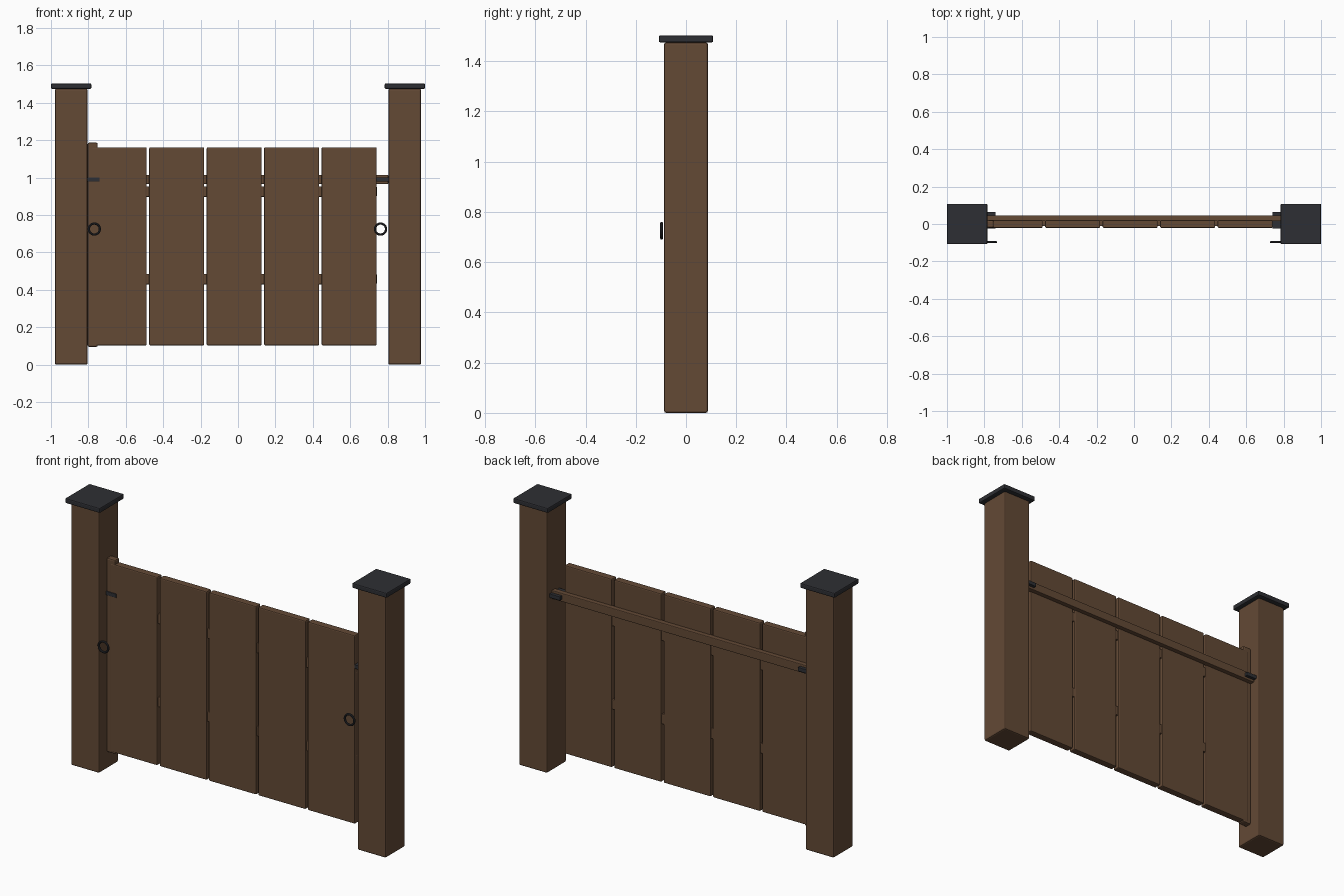
import bpy
from math import pi

if "Cube" in bpy.data.objects:
    bpy.data.objects.remove(bpy.data.objects["Cube"])


def material(name, rgb):
    m = bpy.data.materials.new(name)
    m.diffuse_color = (*rgb, 1)
    m.use_nodes = True
    m.node_tree.nodes["Principled BSDF"].inputs["Base Color"].default_value = m.diffuse_color
    return m


WOOD = material("brown_wood", (0.125, 0.067, 0.036))
METAL = material("dark_metal", (0.027, 0.028, 0.033))


def box(name, x, y, z, mat, bevel=0.005):
    """Bevelled box from (min, max) ranges."""
    bpy.ops.mesh.primitive_cube_add(size=1, location=[sum(r) / 2 for r in (x, y, z)])
    o = bpy.context.object
    o.name = name
    o.scale = [r[1] - r[0] for r in (x, y, z)]
    bpy.ops.object.transform_apply(location=False, rotation=False, scale=True)
    o.data.materials.append(mat)
    if bevel:
        b = o.modifiers.new("edge_bevel", "BEVEL")
        b.width = bevel
        b.segments = 2
    return o


# Posts, caps, bar brackets and ring pulls on both sides
for side, s in (("left", -1), ("right", 1)):
    def span(a, b):
        return tuple(sorted((s * a, s * b)))
    box(side + "_post", span(0.804, 0.979), (-0.087, 0.087), (0, 1.475), WOOD, 0.008)
    box(side + "_post_cap", span(0.784, 1.0), (-0.108, 0.108), (1.475, 1.503), METAL, 0.006)
    box(side + "_bar_bracket", span(0.74, 0.806), (-0.025, 0.064), (0.979, 1.001), METAL, 0.002)
    bpy.ops.mesh.primitive_torus_add(
        major_radius=0.0295, minor_radius=0.006, major_segments=32, minor_segments=10,
        location=(s * (0.768 if s < 0 else 0.762), -0.097, 0.725), rotation=(pi / 2, 0, 0))
    ring = bpy.context.object
    ring.name = side + "_ring_pull"
    ring.data.materials.append(METAL)
    bpy.ops.object.shade_smooth_by_angle()

# Upright boards
for i in range(5):
    c = -0.635 + i * 0.3073
    box(f"board_{i + 1}", (c - 0.147, c + 0.147), (-0.021, 0.021), (0.103, 1.162), WOOD, 0.006)

# Hinge stile at the left edge
box("hinge_stile", (-0.804, -0.75), (-0.02, 0.02), (0.095, 1.187), WOOD, 0.008)

# Rails running through the boards
for name, z in (("upper_rail", 0.925), ("lower_rail", 0.457)):
    box(name, (-0.77, 0.742), (-0.012, 0.017), (z - 0.028, z + 0.028), WOOD, 0.004)

# Locking bar across the back
box("locking_bar", (-0.804, 0.804), (0.015, 0.046), (0.966, 1.014), WOOD, 0.004)
